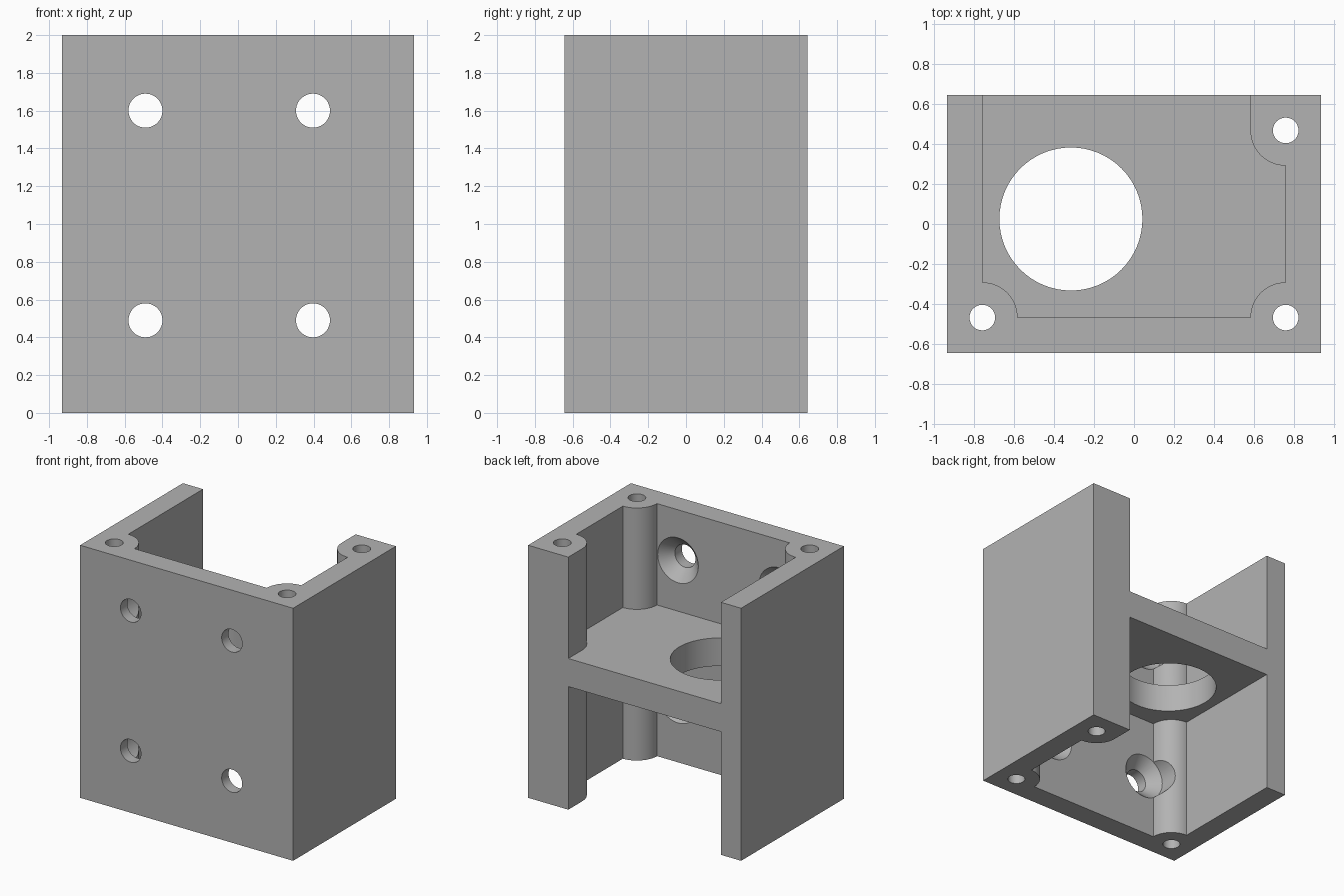
import bpy, bmesh, math
from mathutils import Matrix

cube = bpy.data.objects.get("Cube")
if cube:
    bpy.data.objects.remove(cube, do_unlink=True)

W, D, H = 0.933, 0.643, 2.0          # half width, half depth, height
POST_X, POST_Y, POST_R = 0.757, 0.467, 0.176
SHELF = (0.975, 1.197)               # underside and top of the shelf

grey = bpy.data.materials.new("plain_grey")
grey.use_nodes = True
colour = (0.45, 0.45, 0.45, 1)
grey.diffuse_color = colour
grey.node_tree.nodes["Principled BSDF"].inputs["Base Color"].default_value = colour


def finish(name, bm):
    bmesh.ops.recalc_face_normals(bm, faces=bm.faces)
    mesh = bpy.data.meshes.new(name)
    bm.to_mesh(mesh)
    bm.free()
    mesh.materials.append(grey)
    obj = bpy.data.objects.new(name, mesh)
    bpy.context.collection.objects.link(obj)
    return obj


def prism(name, outline, z0, z1):
    """Extrude an xy outline from z0 to z1."""
    bm = bmesh.new()
    face = bm.faces.new([bm.verts.new((x, y, z0)) for x, y in outline])
    ext = bmesh.ops.extrude_face_region(bm, geom=[face])
    for v in ext["geom"]:
        if isinstance(v, bmesh.types.BMVert):
            v.co.z = z1
    return finish(name, bm)


def arc(cx, cy, r, a0, a1, n=16):
    angles = [math.radians(a0 + (a1 - a0) * i / n) for i in range(n + 1)]
    return [(cx + r * math.cos(a), cy + r * math.sin(a)) for a in angles]


def turned(name, profile, place, n=48):
    """Solid of revolution about z from (radius, z) pairs."""
    bm = bmesh.new()
    rings = [[bm.verts.new((x, y, z)) for x, y in arc(0, 0, r, 0, 360, n)[:-1]]
             for r, z in profile]
    for low, high in zip(rings, rings[1:]):
        for i in range(n):
            j = (i + 1) % n
            bm.faces.new((low[i], low[j], high[j], high[i]))
    bm.faces.new(rings[0][::-1])
    bm.faces.new(rings[-1])
    bmesh.ops.transform(bm, matrix=place, verts=bm.verts)
    return finish(name, bm)


# Solid block
body = prism("bracket_body", [(-W, -D), (W, -D), (W, D), (-W, D)], 0, H)

# Chambers above and below the shelf, open at the back, leaving three round posts
outline = [(-POST_X, D + 0.2)]
outline += arc(-POST_X, -POST_Y, POST_R, 90, 0)
outline += arc(POST_X, -POST_Y, POST_R, 180, 90)
outline += arc(POST_X, POST_Y, POST_R, 270, 180)
outline += [(POST_X - POST_R, D + 0.2)]
cutters = [prism("lower_chamber", outline, -0.2, SHELF[0]),
           prism("upper_chamber", outline, SHELF[1], H + 0.2)]

# Large bore through the shelf
cutters.append(turned("shelf_bore", [(0.357, 0.8), (0.357, 1.4)],
                      Matrix.Translation((-0.315, 0.025, 0)), 64))

# Bolt holes along the posts
for x, y in ((-POST_X, -POST_Y), (POST_X, -POST_Y), (POST_X, POST_Y)):
    cutters.append(turned("bolt_hole", [(0.064, -0.2), (0.064, H + 0.2)],
                          Matrix.Translation((x, y, 0)), 32))

# Screw holes in the front wall, countersunk from inside
sink = [(0.09, -0.9), (0.09, -POST_Y - 0.09), (0.178, -POST_Y), (0.178, -0.1)]
for x in (-0.49, 0.397):
    for z in (0.49, 1.6):
        place = Matrix.Translation((x, 0, z)) @ Matrix.Rotation(-math.pi / 2, 4, "X")
        cutters.append(turned("screw_hole", sink, place))

# Cut everything out of the block
bpy.ops.object.select_all(action="DESELECT")
bpy.context.view_layer.objects.active = body
body.select_set(True)
for cutter in cutters:
    cutter.hide_render = True
    mod = body.modifiers.new(cutter.name, "BOOLEAN")
    mod.operation = "DIFFERENCE"
    mod.solver = "EXACT"
    mod.object = cutter
    bpy.ops.object.modifier_apply(modifier=mod.name)
    bpy.data.objects.remove(cutter, do_unlink=True)

bpy.ops.object.shade_smooth_by_angle(angle=math.radians(30))
